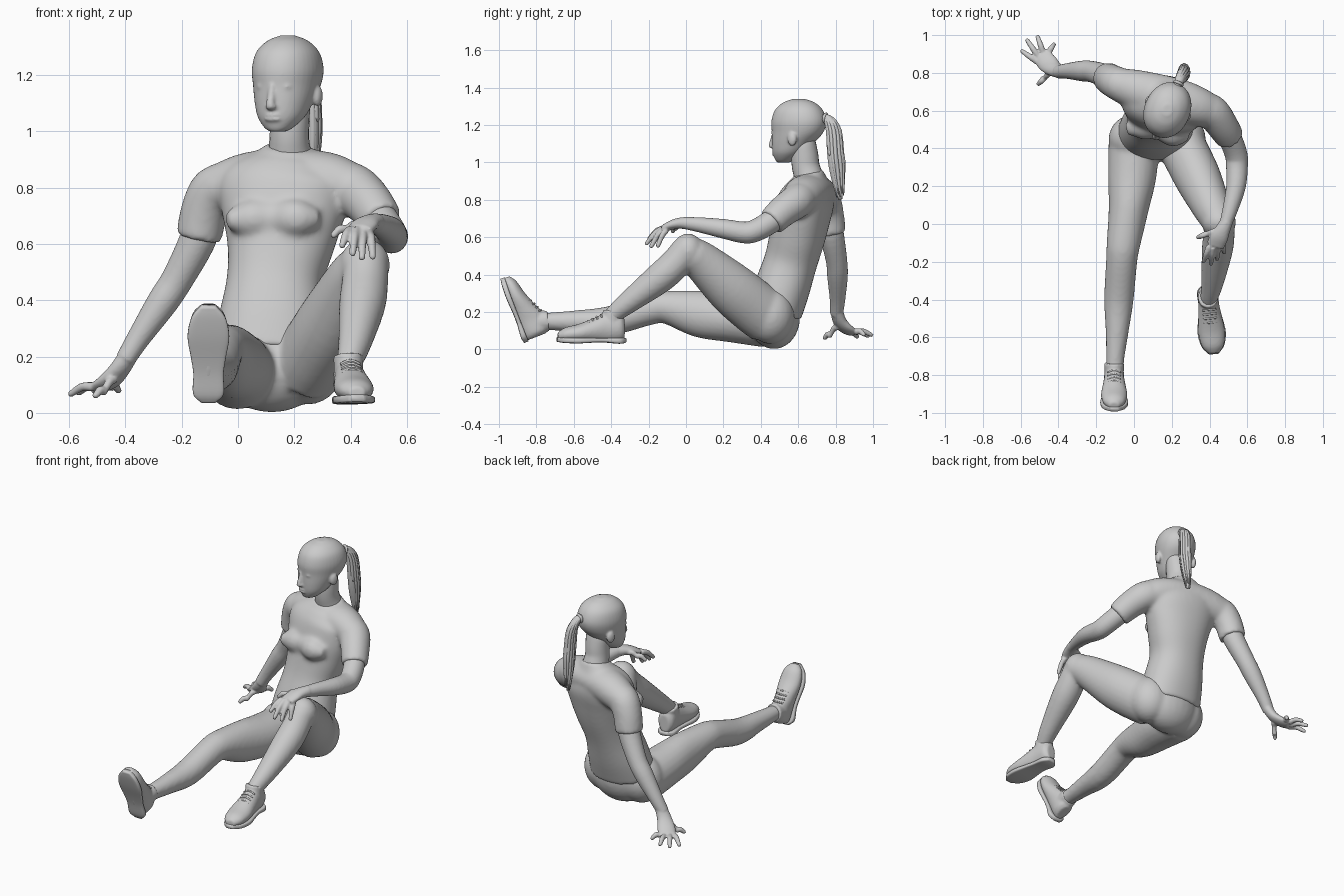
import bpy, bmesh, math, random
from mathutils import Vector, Matrix

random.seed(3)


def spline(pts, steps):
    """Catmull-Rom through rows of numbers."""
    p = [list(q) + [q[3]] * (5 - len(q)) for q in pts]
    p = [[2 * a - b for a, b in zip(p[0], p[1])]] + p + [[2 * a - b for a, b in zip(p[-1], p[-2])]]
    out = []
    for i in range(1, len(p) - 2):
        for s in range(steps):
            t = s / steps
            out.append([0.5 * (2 * b + (c - a) * t + (2 * a - 5 * b + 4 * c - d) * t * t
                               + (3 * b - a - 3 * c + d) * t ** 3)
                        for a, b, c, d in zip(*p[i - 1:i + 3])])
    return out + [p[-2]]


def loft(bm, pts, side=(1, 0, 0), side2=None, axis=None, n=24, steps=4, power=2.0):
    """Closed tube through (x, y, z, half_width, half_depth) rings."""
    rows = spline(pts, steps)
    c = [Vector(r[:3]) for r in rows]
    rings = []
    for i, r in enumerate(rows):
        t = Vector(axis) if axis else (c[min(i + 1, len(c) - 1)] - c[max(i - 1, 0)]).normalized()
        u = Vector(side).lerp(Vector(side2 or side), i / (len(rows) - 1))
        u = (u - t * u.dot(t)).normalized()
        v = t.cross(u)
        ring = []
        for k in range(n):
            a = 2 * math.pi * k / n
            cs, sn = math.cos(a), math.sin(a)
            e = 2 / power
            ring.append(bm.verts.new(c[i] + u * max(r[3], .002) * math.copysign(abs(cs) ** e, cs)
                                     + v * max(r[4], .002) * math.copysign(abs(sn) ** e, sn)))
        rings.append(ring)
    for a, b in zip(rings, rings[1:]):
        for k in range(n):
            bm.faces.new((a[k], a[(k + 1) % n], b[(k + 1) % n], b[k]))
    bm.faces.new(rings[0][::-1])
    bm.faces.new(rings[-1])


def ball(bm, center, radii):
    m = Matrix.Translation(center) @ Matrix.Diagonal((*radii, 1))
    bmesh.ops.create_uvsphere(bm, u_segments=24, v_segments=16, radius=1, matrix=m)


def finish(name, bm, voxel=None, relax=4, matrix=None):
    """Turn the bmesh into an object, fusing its volumes when voxel is set."""
    if matrix:
        bm.transform(matrix)
    bmesh.ops.recalc_face_normals(bm, faces=bm.faces)
    me = bpy.data.meshes.new(name)
    bm.to_mesh(me)
    bm.free()
    for f in me.polygons:
        f.use_smooth = True
    ob = bpy.data.objects.new(name, me)
    bpy.context.collection.objects.link(ob)
    if voxel:
        rm = ob.modifiers.new("fuse", 'REMESH')
        rm.mode, rm.voxel_size, rm.use_smooth_shade = 'VOXEL', voxel, True
        sm = ob.modifiers.new("relax", 'SMOOTH')
        sm.factor, sm.iterations = 0.5, relax
    return ob


# Shirt: twisted torso, shoulder yoke, bust and two short sleeves
bm = bmesh.new()
loft(bm, [(.115, .475, .20, .205, .145), (.12, .515, .33, .19, .148), (.13, .56, .47, .170, .142),
          (.15, .595, .60, .192, .148), (.16, .62, .71, .22, .15), (.165, .645, .81, .232, .145),
          (.175, .655, .88, .165, .115), (.18, .655, .92, .11, .09), (.182, .65, .945, .085, .08)],
     side2=(.963, -.27, 0), n=40, power=2.2)
loft(bm, [(-.08, .74, .79, .085, .088), (.0, .715, .815, .098, .105), (.08, .69, .835, .098, .115),
          (.17, .67, .845, .09, .115), (.26, .645, .84, .095, .115), (.34, .62, .82, .098, .105),
          (.41, .59, .79, .088, .09)], side=(0, 0, 1))
loft(bm, [(-.04, .50, .685, .03, .03), (.04, .517, .688, .07, .07), (.13, .508, .69, .066, .06),
          (.215, .478, .69, .07, .07), (.29, .47, .69, .03, .03)], side=(0, 0, 1))
loft(bm, [(-.03, .71, .80, .088), (-.08, .74, .79, .09), (-.118, .76, .72, .085), (-.14, .775, .62, .082)])
loft(bm, [(.35, .62, .815, .09), (.415, .59, .79, .092), (.468, .52, .74, .085), (.51, .455, .68, .077)])
finish("shirt", bm, .011, 14)

# Trousers: pelvis, stretched right leg, bent left leg
bm = bmesh.new()
ball(bm, (.12, .47, .17), (.20, .14, .168))
ball(bm, (.0, .45, .16), (.135, .13, .145))
ball(bm, (.25, .45, .18), (.13, .13, .15))
loft(bm, [(.0, .43, .145, .135), (-.01, .25, .165, .128), (-.03, .07, .19, .105, .125), (-.055, -.10, .225, .09),
          (-.065, -.19, .215, .083), (-.08, -.40, .155, .078), (-.09, -.58, .15, .06),
          (-.10, -.72, .15, .048), (-.10, -.79, .15, .046)])
loft(bm, [(.24, .44, .17, .125, .145), (.28, .36, .23, .125, .145), (.34, .24, .33, .122, .138),
          (.41, .09, .465, .102, .108), (.445, .025, .515, .092)])
ball(bm, (.45, .01, .525), (.09, .085, .095))
loft(bm, [(.455, .0, .53, .08), (.45, -.06, .455, .083), (.44, -.145, .378, .082), (.415, -.31, .25, .06),
          (.395, -.40, .175, .046), (.39, -.42, .13, .046)])
finish("trousers", bm, .011, 8)


def arm(name, rings, palm, side, fingers):
    bm = bmesh.new()
    loft(bm, rings)
    loft(bm, palm, side=side, n=20)
    for f in fingers:
        k, tip = Vector(f[0]), Vector(f[1])
        mid = k.lerp(tip, .5) + Vector((0, 0, .012))
        loft(bm, [(*k, .0165), (*mid, .0155), (*tip, .012)], n=12)
        ball(bm, tip, (.012,) * 3)
    finish(name, bm, .006, 3)


# Right arm propped behind, left arm resting on the knee
arm("right_arm",
    [(-.12, .765, .70, .065), (-.145, .78, .61, .065), (-.215, .805, .475, .057), (-.27, .81, .39, .055),
     (-.35, .81, .27, .042), (-.40, .805, .19, .035)],
    [(-.385, .805, .21, .035, .033), (-.42, .82, .155, .043, .03), (-.455, .85, .115, .053, .026),
     (-.492, .89, .09, .05, .02)], (.75, .65, 0),
    [((-.515, .86, .092), (-.592, .915, .068)), ((-.505, .885, .092), (-.565, .972, .072)),
     ((-.48, .905, .092), (-.51, .99, .078)), ((-.452, .91, .092), (-.425, .95, .08)),
     ((-.44, .81, .12), (-.475, .77, .075)), ((-.472, .775, .075), (-.505, .742, .062))])
arm("left_arm",
    [(.47, .51, .73, .063), (.51, .45, .68, .062), (.54, .37, .635, .06), (.545, .31, .625, .058),
     (.54, .20, .645, .052), (.51, .08, .665, .041), (.485, .0, .675, .033)],
    [(.49, .01, .675, .034), (.47, -.03, .675, .04, .03), (.45, -.07, .667, .049, .026),
     (.43, -.115, .648, .047, .02)], (.95, -.2, 0),
    [((.398, -.115, .65), (.37, -.195, .595)), ((.418, -.122, .65), (.407, -.21, .567)),
     ((.443, -.118, .645), (.44, -.185, .552)), ((.468, -.105, .638), (.478, -.15, .555)),
     ((.435, -.035, .665), (.385, -.052, .648)), ((.385, -.052, .65), (.34, -.07, .632))])

# Head, modelled facing front and then turned
turn = Matrix.Translation((.175, .60, 0)) @ Matrix.Rotation(math.radians(-23), 4, 'Z')
bm = bmesh.new()
loft(bm, [(0, -.088, .998, .026, .03), (0, -.078, 1.012, .05, .05), (0, -.055, 1.05, .082, .085),
          (0, -.032, 1.10, .1, .112), (0, -.004, 1.16, .114, .14), (0, .004, 1.22, .121, .15),
          (0, .004, 1.28, .107, .13), (0, .004, 1.32, .07, .086), (0, .004, 1.34, .025, .03)],
     axis=(0, 0, 1), n=40, steps=6, power=2.1)
ball(bm, (0, -.148, 1.088), (.021, .022, .014))
loft(bm, [(0, -.138, 1.165, .012), (0, -.144, 1.13, .014), (0, -.156, 1.095, .015)], n=12)
for z in (1.043, 1.057):
    ball(bm, (0, -.134, z), (.032, .014, .009))
for s in (-1, 1):
    ball(bm, (s * .043, -.113, 1.158), (.026, .023, .013))
    ball(bm, (s * .112, .012, 1.125), (.017, .026, .038))
finish("head", bm, .006, 6, turn)

# Neck, following the nape up into the skull
bm = bmesh.new()
loft(bm, [(.183, .665, .87, .10, .09), (.183, .655, .925, .078, .078), (.182, .64, .98, .07, .074),
          (.184, .635, 1.04, .07, .072), (.184, .63, 1.11, .07, .062), (.184, .625, 1.16, .05, .045)])
finish("neck", bm)

# Ponytail: core, loose strands and a hair tie
bm = bmesh.new()
tail = [(.225, .715, 1.235, .02, .02), (.24, .76, 1.235, .024, .02), (.258, .79, 1.17, .026, .035),
        (.265, .80, 1.05, .026, .045), (.265, .81, .93, .022, .035), (.262, .825, .80, .006, .01)]
loft(bm, tail, n=16)
for i in range(12):
    a = i * math.pi / 6
    ox, oy, end = .02 * math.cos(a), .032 * math.sin(a), random.uniform(.0, .10)
    loft(bm, [(x + ox * w, y + oy * w, z + end * w * (z < 1), .009 * (z > .85) + .003)
              for (x, y, z, _, _), w in zip(tail, (.3, .6, 1, 1.1, 1, .6))], n=6, steps=3)
finish("ponytail", bm)
bpy.ops.mesh.primitive_torus_add(location=(.235, .745, 1.237), rotation=(math.radians(80), 0, math.radians(-23)),
                                 major_radius=.022, minor_radius=.008, major_segments=20, minor_segments=8)
bpy.context.object.name = "hair_tie"
bpy.ops.object.shade_smooth()


def shoe(name, matrix):
    # Upper with ankle collar
    bm = bmesh.new()
    loft(bm, [(0, -.004, .075, .03, .055), (0, -.03, .085, .05, .073), (0, -.10, .082, .053, .077),
              (0, -.16, .07, .06, .063), (0, -.24, .055, .068, .047), (0, -.31, .048, .056, .036),
              (0, -.348, .04, .026, .02)], axis=(0, -1, 0))
    loft(bm, [(0, -.075, .08, .05, .062), (0, -.068, .13, .05, .056), (0, -.06, .165, .052, .054)])
    finish(name + "_upper", bm, .007, 4, matrix)
    # Flat sole with heel
    bm = bmesh.new()
    loft(bm, [(0, .003, .018, .025, .012), (0, -.03, .015, .053, .015), (0, -.10, .018, .052, .012),
              (0, -.16, .018, .060, .012), (0, -.24, .016, .072, .014), (0, -.31, .018, .058, .014),
              (0, -.352, .022, .024, .012)], axis=(0, -1, 0), power=5)
    finish(name + "_sole", bm, None, 0, matrix)
    # Laces
    bm = bmesh.new()
    for i in range(4):
        y, z = -.125 - .022 * i, .150 - .0105 * i
        loft(bm, [(-.034, y, z - .012, .005), (0, y, z, .005), (.034, y, z - .012, .005)],
             side=(0, 1, 0), n=8)
    finish(name + "_laces", bm, None, 0, matrix)


shoe("left_shoe", Matrix.Translation((.385, -.325, .03)) @ Matrix.Rotation(math.radians(6), 4, 'Z')
     @ Matrix.Scale(1.04, 4))
shoe("right_shoe", Matrix.Translation((-.105, -.872, .035)) @ Matrix.Rotation(math.radians(-69), 4, 'X')
     @ Matrix.Scale(1.03, 4))
